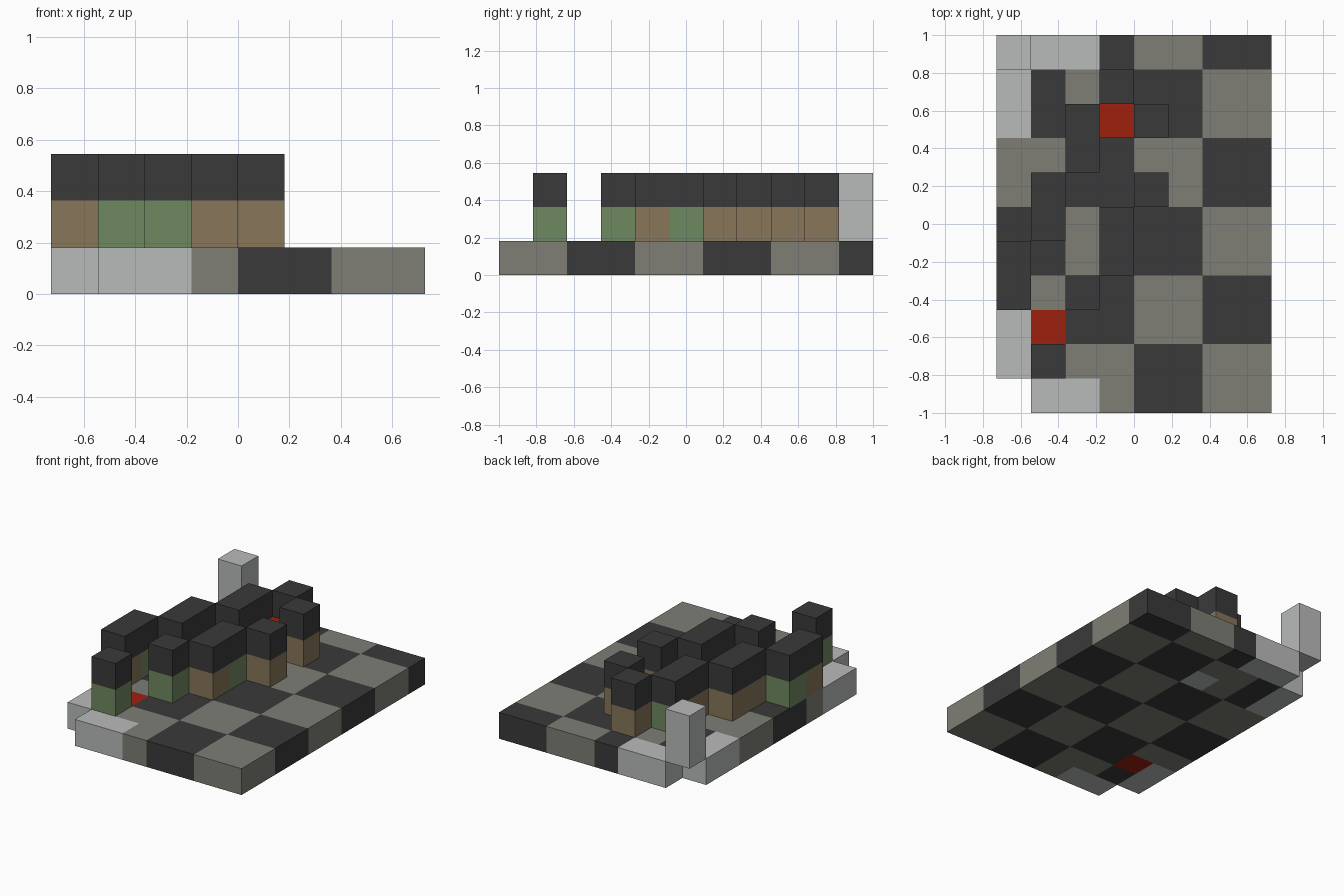
import bpy, bmesh
from mathutils import Vector

if "Cube" in bpy.data.objects:
    bpy.data.objects.remove(bpy.data.objects["Cube"], do_unlink=True)

U = 2 / 11            # one block
COLS, ROWS = 8, 11


def srgb(r, g, b):
    lin = lambda c: c / 12.92 if c <= 0.04045 else ((c + 0.055) / 1.055) ** 2.4
    return (*(lin(c / 255) for c in (r, g, b)), 1.0)


def material(name, *rgb):
    mat = bpy.data.materials.new(name)
    mat.use_nodes = True
    colour = srgb(*rgb)
    mat.diffuse_color = colour
    mat.node_tree.nodes["Principled BSDF"].inputs["Base Color"].default_value = colour
    return mat


dark = material("charcoal", 58, 58, 58)
grey = material("warm_grey", 126, 126, 118)
light = material("pale_grey", 185, 187, 186)
red = material("brick_red", 158, 33, 15)
green = material("moss_green", 111, 137, 96)
brown = material("tan_brown", 135, 118, 90)


def block_part(name, cells, level, height=1):
    """Slab of joined blocks; cells maps (column, row) to a material."""
    bm = bmesh.new()
    for c, r in cells:
        corners = [(c, r), (c + 1, r), (c + 1, r + 1), (c, r + 1)]
        bm.faces.new([bm.verts.new(((x - COLS / 2) * U, (y - ROWS / 2) * U, level * U))
                      for x, y in corners])
    bmesh.ops.remove_doubles(bm, verts=bm.verts, dist=0.001)
    ext = bmesh.ops.extrude_face_region(bm, geom=bm.faces[:], use_keep_orig=True)
    top = [g for g in ext["geom"] if isinstance(g, bmesh.types.BMVert)]
    bmesh.ops.translate(bm, verts=top, vec=Vector((0, 0, height * U)))
    bmesh.ops.recalc_face_normals(bm, faces=bm.faces)

    # colour each face by the block just behind it
    mats = list(dict.fromkeys(cells.values()))
    for f in bm.faces:
        p = (f.calc_center_median() - f.normal * U * 0.3) / U
        cell = (int(p.x + COLS / 2), int(p.y + ROWS / 2))
        f.material_index = mats.index(cells[cell])

    mesh = bpy.data.meshes.new(name)
    bm.to_mesh(mesh)
    bm.free()
    for m in mats:
        mesh.materials.append(m)
    obj = bpy.data.objects.new(name, mesh)
    bpy.context.collection.objects.link(obj)
    return obj


# Checkered floor with pale edging and two missing corners
floor = {(c, r): grey if (c // 2 + r // 2) % 2 else dark
         for c in range(COLS) for r in range(ROWS)}
for cell in [(0, 1), (0, 2), (0, 8), (0, 9), (1, 0), (2, 0), (1, 10), (2, 10), (3, 8)]:
    floor[cell] = light
floor[(1, 2)] = red
for cell in [(0, 0), (0, 10)]:
    del floor[cell]
block_part("checker_floor", floor, 0)

# Buildings: start column and row, then wall colours running backwards
buildings = [
    (1, 1, [green]),
    (2, 3, [green]),
    (0, 3, [brown, green]),
    (3, 4, [brown, green]),
    (1, 5, [brown, brown]),
    (4, 6, [brown]),
    (2, 7, [brown, green]),
    (4, 8, [brown]),
    (3, 9, [brown]),
]
for i, (c, r, walls) in enumerate(buildings, 1):
    block_part(f"building_walls_{i}", {(c, r + k): m for k, m in enumerate(walls)}, 1)
    block_part(f"building_roof_{i}", {(c, r + k): dark for k in range(len(walls))}, 2)

# Red block between the rear buildings, and the raised corner pillar
block_part("red_block", {(3, 8): red}, 1)
block_part("corner_pillar", {(0, 10): light}, 1, 2)
